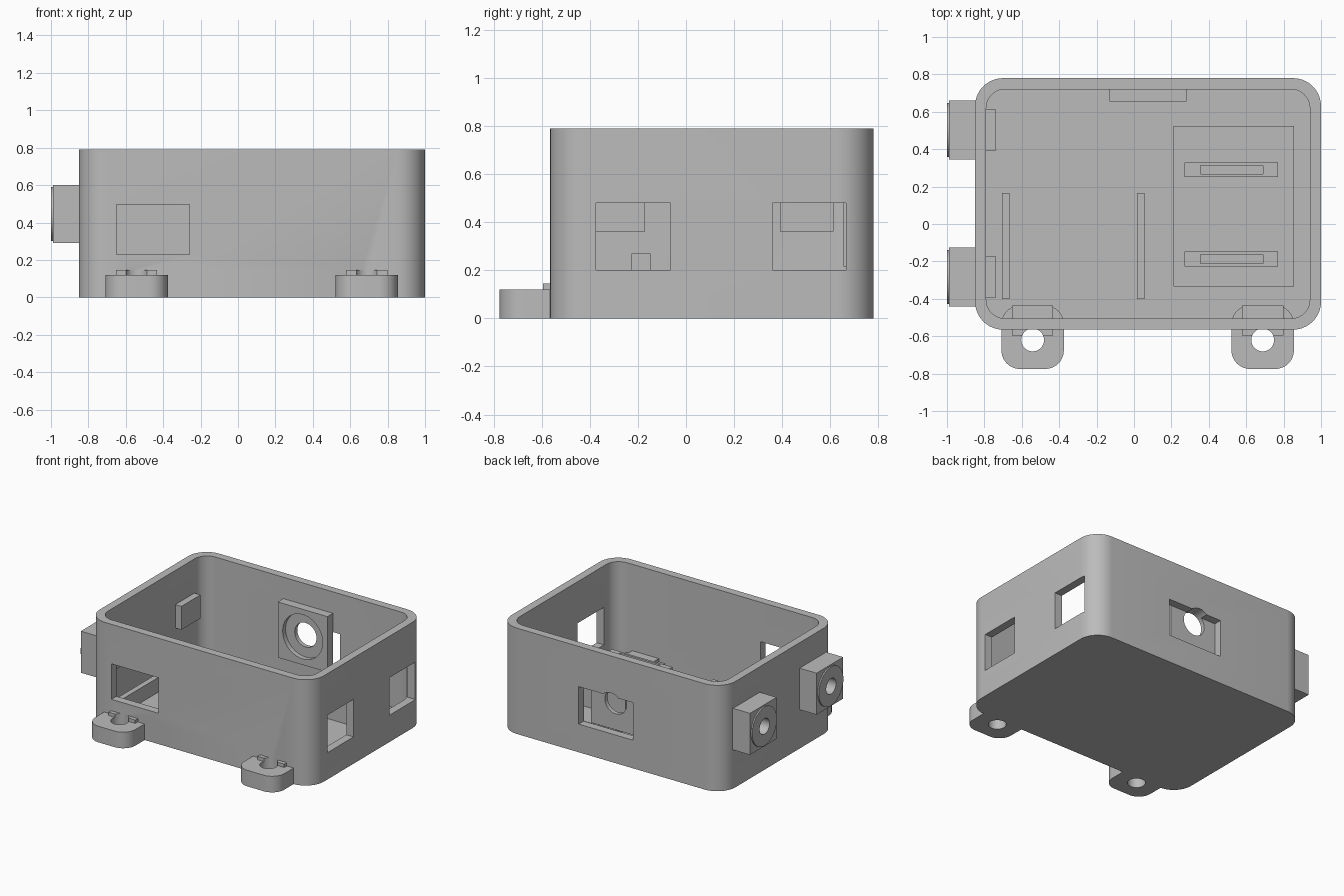
import bpy, bmesh, math
from mathutils import Matrix, Vector

old = bpy.data.objects.get("Cube")
if old:
    bpy.data.objects.remove(old, do_unlink=True)

mat = bpy.data.materials.new("plain grey")
mat.use_nodes = True
GREY = (0.5, 0.5, 0.5, 1)
mat.diffuse_color = GREY
mat.node_tree.nodes["Principled BSDF"].inputs["Base Color"].default_value = GREY


def finish(name, bm):
    mesh = bpy.data.meshes.new(name)
    bmesh.ops.recalc_face_normals(bm, faces=bm.faces)
    bm.to_mesh(mesh)
    bm.free()
    mesh.materials.append(mat)
    ob = bpy.data.objects.new(name, mesh)
    bpy.context.collection.objects.link(ob)
    return ob


def box(name, x, y, z, radius=0):
    """Box from (min, max) ranges, with optional rounded upright edges."""
    bm = bmesh.new()
    bmesh.ops.create_cube(bm, size=1)
    for v in bm.verts:
        v.co = Vector([r[0] if c < 0 else r[1] for r, c in zip((x, y, z), v.co)])
    if radius:
        upright = [e for e in bm.edges
                   if abs(e.verts[0].co.z - e.verts[1].co.z) > 0.001]
        bmesh.ops.bevel(bm, geom=upright, offset=radius, segments=10,
                        profile=0.5, affect='EDGES')
    return finish(name, bm)


def cylinder(name, centre, radius, depth, axis='Z'):
    bm = bmesh.new()
    turn = {'X': Matrix.Rotation(math.pi / 2, 4, 'Y'),
            'Y': Matrix.Rotation(math.pi / 2, 4, 'X'), 'Z': Matrix()}[axis]
    bmesh.ops.create_cone(bm, cap_ends=True, segments=48, radius1=radius,
                          radius2=radius, depth=depth,
                          matrix=Matrix.Translation(centre) @ turn)
    return finish(name, bm)


def combine(target, tool, operation='DIFFERENCE', keep=False):
    mod = target.modifiers.new("combine", 'BOOLEAN')
    mod.operation, mod.object, mod.solver = operation, tool, 'EXACT'
    with bpy.context.temp_override(object=target, active_object=target):
        bpy.ops.object.modifier_apply(modifier=mod.name)
    if not keep:
        bpy.data.objects.remove(tool, do_unlink=True)


FLOOR = 0.06
parts = []

# Open-topped case with rounded corners
case = box("case", (-0.85, 1), (-0.565, 0.78), (0, 0.79), 0.15)
combine(case, box("cavity", (-0.79, 0.94), (-0.505, 0.72), (FLOOR, 1), 0.1))

# Wall windows: front, two on the left side, back
for x, y, z in [((-0.65, -0.26), (-0.7, -0.45), (0.23, 0.495)),
                ((0.9, 1.1), (-0.375, -0.065), (0.2, 0.48)),
                ((0.9, 1.1), (0.36, 0.665), (0.2, 0.48)),
                ((-0.11, 0.34), (0.71, 0.9), (0.21, 0.49))]:
    combine(case, box("window_cutter", x, y, z))
parts.append(case)

# Mounting tabs with a raised lip and a screw hole
for side, cx in (("right", -0.542), ("left", 0.688)):
    tab = box(side + "_mounting_tab", (cx - 0.167, cx + 0.167),
              (-0.775, -0.435), (0, 0.12), 0.1)
    combine(tab, box("lip", (cx - 0.11, cx + 0.11), (-0.595, -0.436),
                     (0.05, 0.145)), 'UNION')
    hole = cylinder("screw_hole", (cx, -0.62, 0.045), 0.061, 0.2)
    combine(case, hole, keep=True)
    combine(tab, hole)
    parts.append(tab)

# Square bosses with a thin round face, a bore and an inner stop block
for side, cy in (("front", -0.283), ("back", 0.502)):
    boss = box(side + "_boss", (-0.99, -0.84), (cy - 0.157, cy + 0.157), (0.29, 0.6))
    combine(boss, cylinder("round_face", (-0.98, cy, 0.445), 0.145, 0.04, 'X'), 'UNION')
    bore = cylinder("bore", (-0.91, cy, 0.445), 0.058, 0.24, 'X')
    combine(case, bore, keep=True)
    combine(boss, bore)
    stop = box(side + "_stop_block", (-0.8, -0.74), (cy - 0.112, cy + 0.112), (0.36, 0.535))
    parts += [boss, stop]

# Back plate with a stepped round opening
plate = box("lens_plate", (-0.13, 0.28), (0.655, 0.721), (0.215, 0.63))
combine(plate, cylinder("recess", (0.075, 0.64, 0.425), 0.165, 0.1, 'Y'))
combine(plate, cylinder("opening", (0.075, 0.7, 0.425), 0.09, 0.2, 'Y'))
combine(case, cylinder("wall_opening", (0.075, 0.71, 0.425), 0.09, 0.3, 'Y'))
parts.append(plate)

# Two thin floor rails
for side, cx in (("right", -0.685), ("middle", 0.035)):
    parts.append(box(side + "_rail", (cx - 0.02, cx + 0.02), (-0.4, 0.165), (0.03, 0.17)))

# Raised floor pad with two slotted ridges
parts.append(box("floor_pad", (0.21, 0.855), (-0.335, 0.525), (0.03, 0.1)))
for side, cy in (("front", -0.187), ("back", 0.29)):
    ridge = box(side + "_ridge", (0.27, 0.77), (cy - 0.04, cy + 0.04), (0.08, 0.27))
    combine(ridge, box("slot", (0.355, 0.69), (cy - 0.023, cy + 0.023), (0.15, 0.4)))
    parts.append(ridge)

# Smooth round surfaces, sharp edges
bpy.ops.object.select_all(action='DESELECT')
for ob in parts:
    ob.select_set(True)
bpy.context.view_layer.objects.active = case
bpy.ops.object.shade_smooth_by_angle(angle=math.radians(30))
